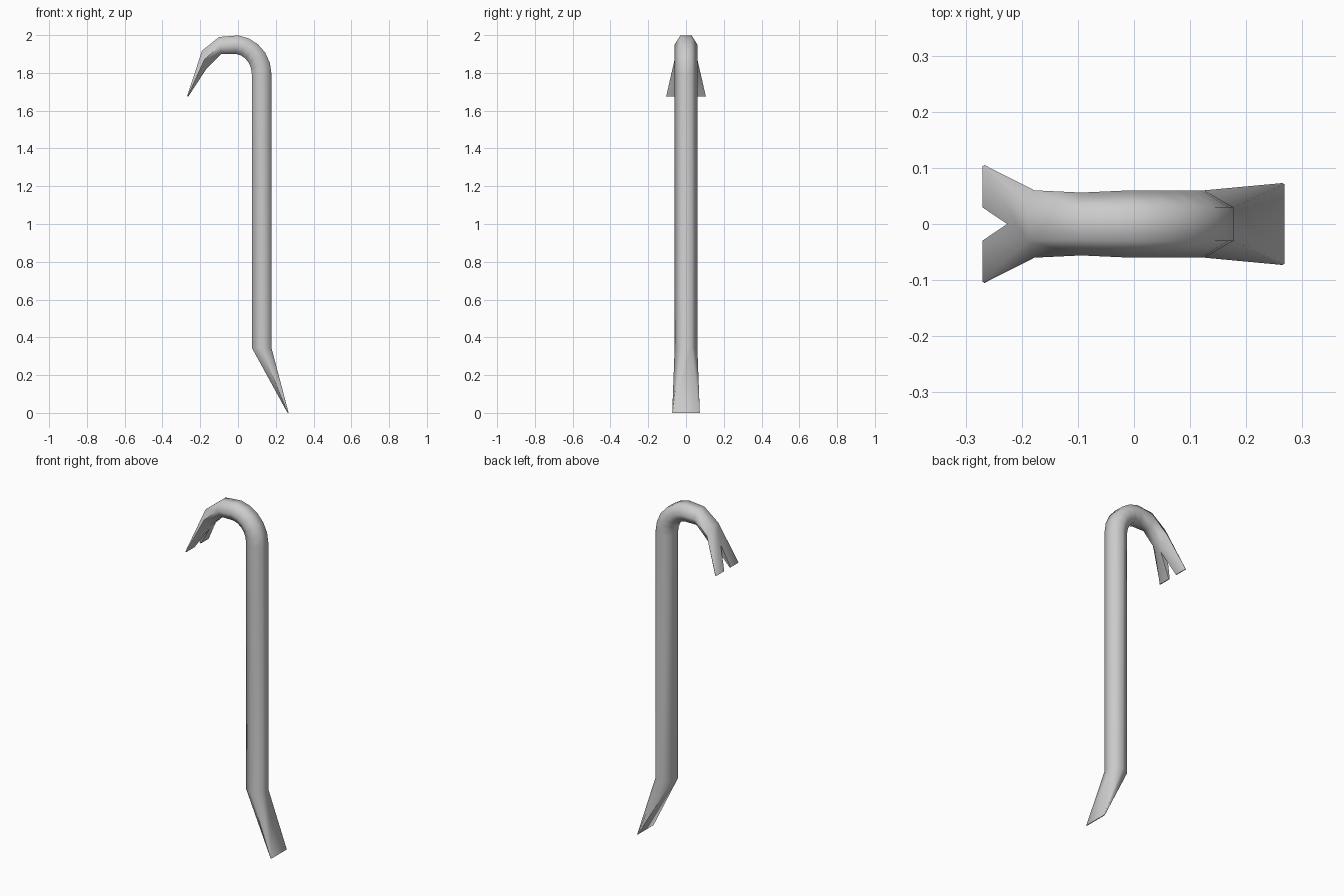
import bpy, bmesh, math
from mathutils import Vector

if "Cube" in bpy.data.objects:
    bpy.data.objects.remove(bpy.data.objects["Cube"])


def mesh_object(name, rings):
    """Skin a list of equal-length vertex rings and cap both ends."""
    bm = bmesh.new()
    loops = [[bm.verts.new(p) for p in ring] for ring in rings]
    n = len(loops[0])
    for a, b in zip(loops, loops[1:]):
        for i in range(n):
            j = (i + 1) % n
            bm.faces.new((a[i], a[j], b[j], b[i]))
    bm.faces.new(loops[0])
    bm.faces.new(loops[-1])
    bmesh.ops.recalc_face_normals(bm, faces=bm.faces)
    me = bpy.data.meshes.new(name)
    bm.to_mesh(me)
    bm.free()
    ob = bpy.data.objects.new(name, me)
    bpy.context.collection.objects.link(ob)
    return ob


def hex_ring(outer, inner, flat=0.03, side=0.06):
    """Hexagon spanning two points of the side outline (x, z)."""
    (ox, oz), (ix, iz) = outer, inner
    mx, mz = (ox + ix) / 2, (oz + iz) / 2
    return [(ox, -flat, oz), (ox, flat, oz), (mx, side, mz),
            (ix, flat, iz), (ix, -flat, iz), (mx, -side, mz)]


# flared chisel foot and straight shaft
rings = [hex_ring((0.268, 0.0), (0.261, 0.002), 0.071, 0.073),
         hex_ring((0.177, 0.345), (0.073, 0.345))]

# bent neck
cx, cz = -0.025, 1.795
for k in range(6):
    a = math.radians(16.5 * k)
    c, s = math.cos(a), math.sin(a)
    rings.append(hex_ring((cx + 0.202 * c, cz + 0.205 * s),
                          (cx + 0.098 * c, cz + 0.107 * s)))

# claw, widening to a thin edge
rings += [hex_ring((-0.10, 1.99), (-0.088, 1.90), 0.028, 0.056),
          hex_ring((-0.19, 1.918), (-0.165, 1.825), 0.03, 0.06),
          hex_ring((-0.27, 1.677), (-0.263, 1.675), 0.103, 0.105)]
bar = mesh_object("crowbar", rings)

# V-shaped nail slot cut square through the claw
u = Vector((-0.33, 0, -0.944)).normalized()
d = Vector((-u.z, 0, u.x))
apex = Vector((-0.226, 0, 1.81))
y = Vector((0, 1, 0))
tri = [apex, apex + u * 0.284 + y * 0.06, apex + u * 0.284 - y * 0.06]
cutter = mesh_object("slot_cutter", [[p - d * 0.2 for p in tri],
                                     [p + d * 0.2 for p in tri]])
cutter.hide_render = True
mod = bar.modifiers.new("nail_slot", "BOOLEAN")
mod.operation = "DIFFERENCE"
mod.solver = "EXACT"
mod.object = cutter
bpy.context.view_layer.objects.active = bar
bar.select_set(True)
bpy.ops.object.modifier_apply(modifier=mod.name)
bpy.data.objects.remove(cutter)
bpy.ops.object.shade_smooth_by_angle(angle=math.radians(66))
